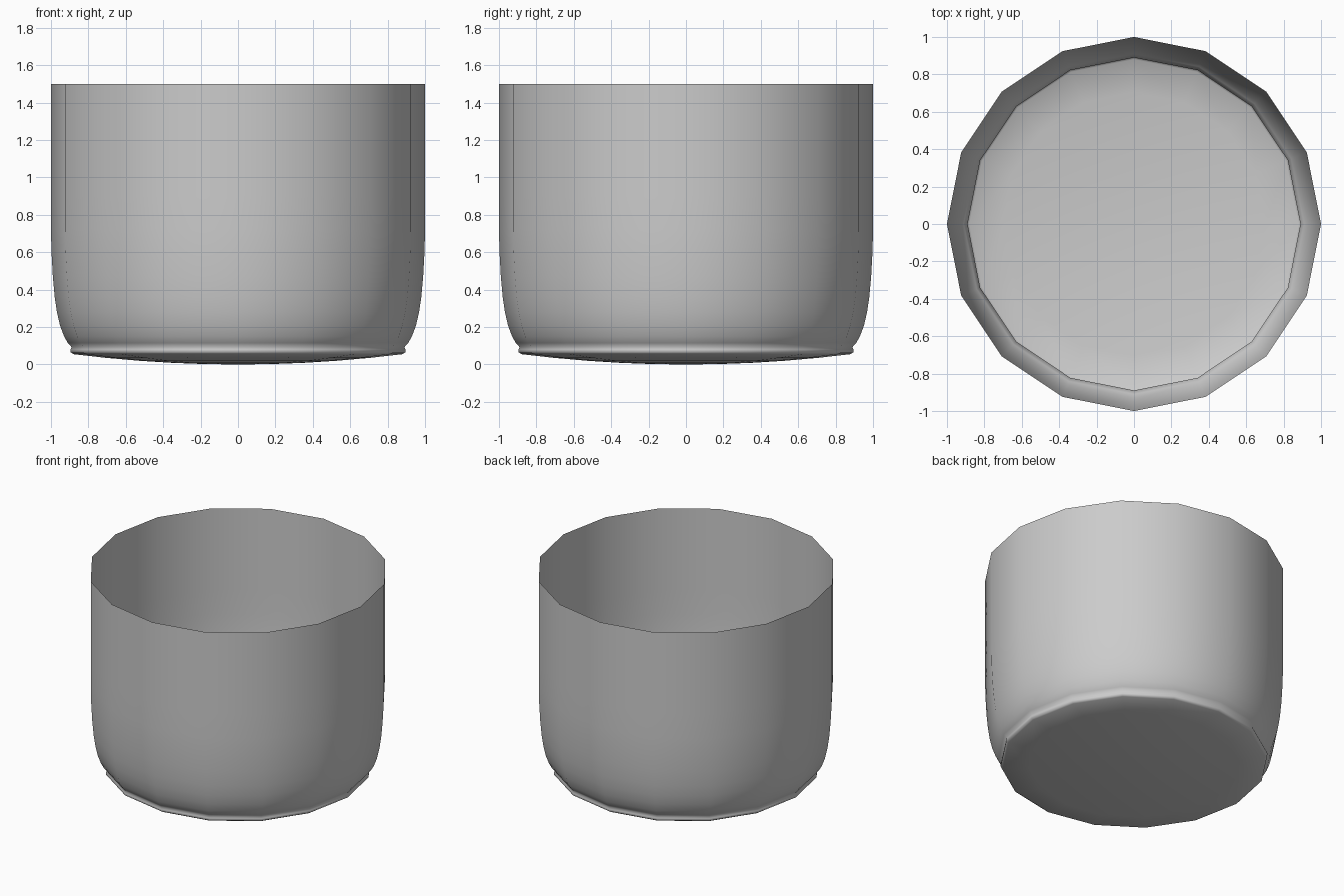
import bpy, bmesh, math

if "Cube" in bpy.data.objects:
    bpy.data.objects.remove(bpy.data.objects["Cube"])

SIDES = 16

# Profile (radius, height): shallow domed base, small foot lip, flared wall
DOME_R, DOME_H = 0.88, 0.055
profile = [(DOME_R * t, DOME_H * t * t) for t in (0.2, 0.4, 0.6, 0.8, 1.0)]
profile += [(0.895, 0.065), (0.895, 0.08), (0.89, 0.093), (0.91, 0.115),
            (0.93, 0.15), (0.952, 0.21), (0.968, 0.28), (0.98, 0.36),
            (0.99, 0.47), (0.997, 0.60), (1.0, 0.72), (1.0, 0.90),
            (1.0, 1.20), (1.0, 1.50)]

# Thin open pot: rings swept around the vertical axis
bm = bmesh.new()
rings = []
for r, z in profile:
    rings.append([bm.verts.new((r * math.cos(math.tau * i / SIDES),
                                r * math.sin(math.tau * i / SIDES), z))
                  for i in range(SIDES)])
centre = bm.verts.new((0, 0, 0))
for i in range(SIDES):
    j = (i + 1) % SIDES
    bm.faces.new((centre, rings[0][j], rings[0][i]))
    for low, high in zip(rings, rings[1:]):
        bm.faces.new((low[i], low[j], high[j], high[i]))

mesh = bpy.data.meshes.new("pot_shell")
bm.to_mesh(mesh)
bm.free()
pot = bpy.data.objects.new("pot_shell", mesh)
bpy.context.collection.objects.link(pot)

# Smooth shading over the low-sided outline
for face in mesh.polygons:
    face.use_smooth = True
